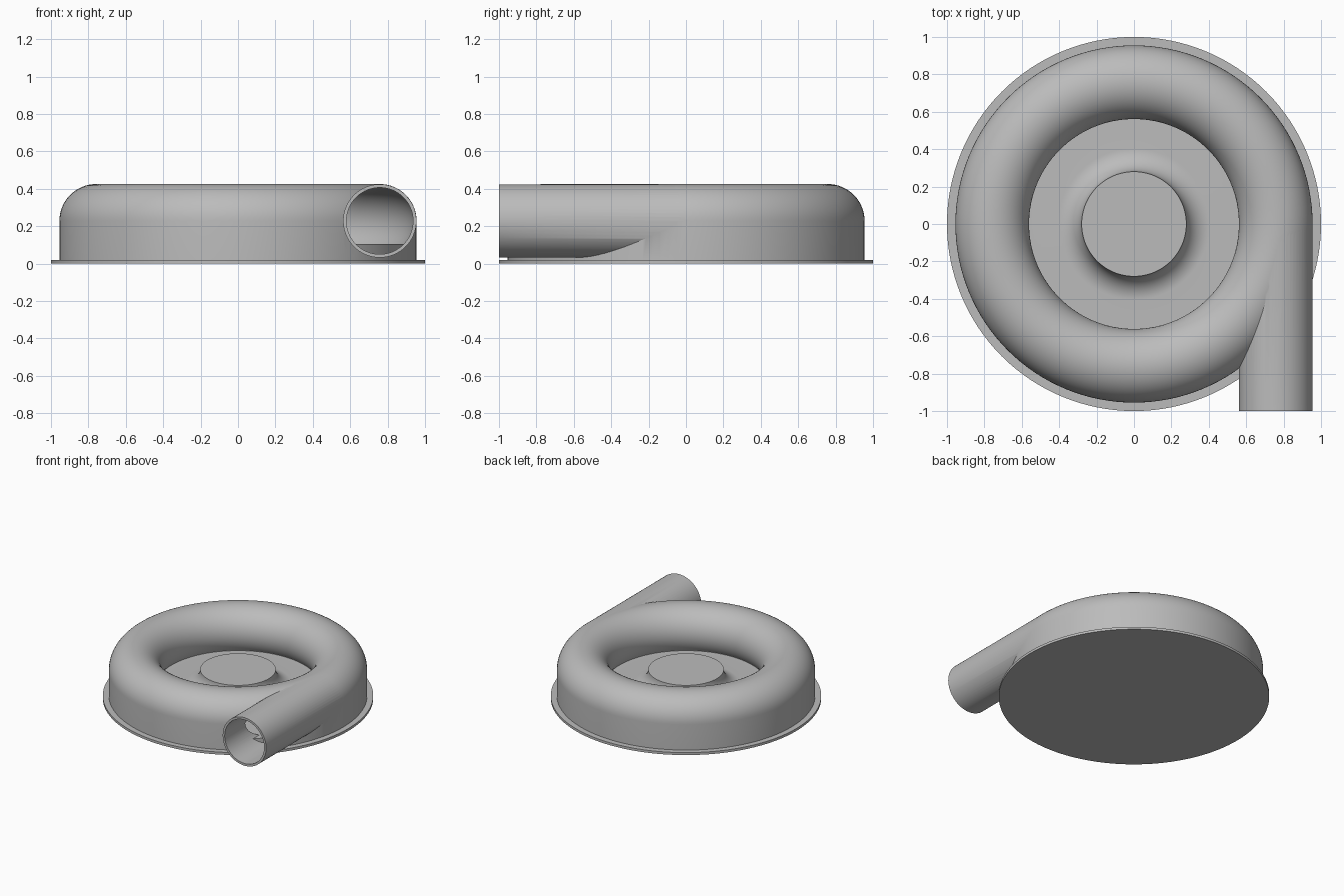
import bpy, bmesh
from math import sin, cos, pi, radians
from mathutils import Matrix

cube = bpy.data.objects.get("Cube")
if cube:
    bpy.data.objects.remove(cube, do_unlink=True)

RING, TUBE, BORE, AXIS_Z = 0.758, 0.197, 0.179, 0.228   # scroll dimensions
FLOOR = 0.105
SEGMENTS = 128

grey = bpy.data.materials.new("cast_grey")
grey.use_nodes = True
colour = (0.5, 0.5, 0.5, 1)
grey.diffuse_color = colour
grey.node_tree.nodes["Principled BSDF"].inputs["Base Color"].default_value = colour


def make_object(name, bm):
    bmesh.ops.recalc_face_normals(bm, faces=bm.faces)
    mesh = bpy.data.meshes.new(name)
    bm.to_mesh(mesh)
    bm.free()
    mesh.materials.append(grey)
    obj = bpy.data.objects.new(name, mesh)
    bpy.context.collection.objects.link(obj)
    return obj


def arc(cx, cz, r, start, end, steps):
    angles = [radians(start + (end - start) * i / steps) for i in range(steps + 1)]
    return [(cx + r * cos(a), cz + r * sin(a)) for a in angles]


def lathe(name, profile, closed):
    """Revolve a radius/height profile around z."""
    bm = bmesh.new()
    verts = [bm.verts.new((r, 0, z)) for r, z in profile]
    edges = [bm.edges.new(pair) for pair in zip(verts, verts[1:])]
    if closed:
        edges.append(bm.edges.new((verts[-1], verts[0])))
    bmesh.ops.spin(bm, geom=verts + edges, cent=(0, 0, 0), axis=(0, 0, 1),
                   angle=2 * pi, steps=SEGMENTS, use_merge=True)
    bmesh.ops.remove_doubles(bm, verts=bm.verts, dist=1e-5)
    return make_object(name, bm)


def pipe(name, radius, y0, y1):
    """Solid cylinder along y, on the outlet axis."""
    bm = bmesh.new()
    place = (Matrix.Translation((RING, (y0 + y1) / 2, AXIS_Z))
             @ Matrix.Rotation(pi / 2, 4, 'X'))
    bmesh.ops.create_cone(bm, cap_ends=True, segments=64, radius1=radius,
                          radius2=radius, depth=y1 - y0, matrix=place)
    return make_object(name, bm)


def activate(obj):
    bpy.ops.object.select_all(action='DESELECT')
    obj.select_set(True)
    bpy.context.view_layer.objects.active = obj


def combine(obj, tool, operation):
    activate(obj)
    mod = obj.modifiers.new(operation.lower(), 'BOOLEAN')
    mod.object, mod.operation, mod.solver = tool, operation, 'EXACT'
    bpy.ops.object.modifier_apply(modifier=mod.name)
    bpy.data.objects.remove(tool, do_unlink=True)


# Scroll housing: straight outer wall, round top, inner side curling to the floor
section = [(RING + TUBE, 0.01)] + arc(RING, AXIS_Z, TUBE, 0, 218, 36)
section.append((section[-1][0], 0.01))
housing = lathe("scroll_housing", section, True)

# Tangential outlet pipe, then the hollow inside both
combine(housing, pipe("outlet_pipe", TUBE - 0.001, -1, 0.03), 'UNION')
bore_ring = arc(RING, AXIS_Z, BORE, 0, 352.5, 47)
combine(housing, lathe("scroll_bore", bore_ring, True), 'DIFFERENCE')
combine(housing, pipe("outlet_bore", BORE - 0.001, -1.1, 0.03), 'DIFFERENCE')

# Backplate: flange, raised floor, shallow wheel step and filleted centre hub
fillet = arc(0.405, AXIS_Z + 0.005, 0.125, 270, 180, 16)
plate = [(0, 0), (1, 0), (1, 0.02), (0.945, 0.02), (0.945, FLOOR),
         (0.56, FLOOR), (0.56, FLOOR + 0.003)] + fillet + [(0, AXIS_Z + 0.005)]
backplate = lathe("backplate_and_hub", plate, False)

for obj in (housing, backplate):
    activate(obj)
    bpy.ops.object.shade_smooth_by_angle(angle=radians(30))
